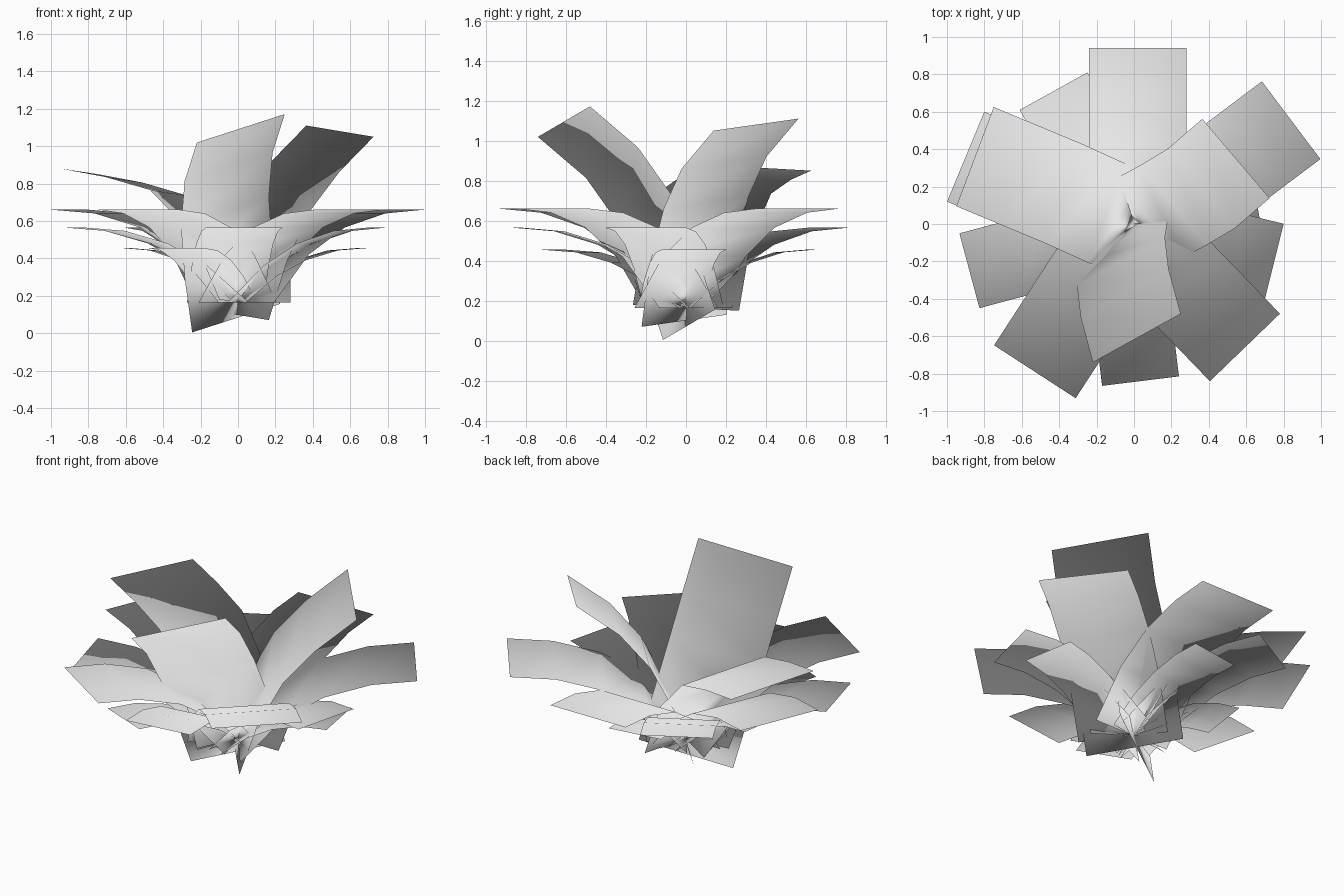
import bpy
from math import radians, cos, sin
from mathutils import Vector

cube = bpy.data.objects.get("Cube")
if cube:
    bpy.data.objects.remove(cube, do_unlink=True)

leaf_mat = bpy.data.materials.new("light_grey")
leaf_mat.use_nodes = True
GREY = (0.8, 0.8, 0.8, 1)
leaf_mat.diffuse_color = GREY
leaf_mat.node_tree.nodes["Principled BSDF"].inputs["Base Color"].default_value = GREY


def dome_normal(p):
    """Foliage normal radiating from the heart of the plant."""
    return Vector((p.x, p.y, 1.6 * (p.z - 0.2))).normalized()


def make_leaf(name, path, half):
    """Bent card, facing up: a centre path swept by a sideways half-width."""
    verts, faces = [], []
    for p in path:
        verts += [p - half, p + half]
    for i in range(0, 2 * len(path) - 2, 2):
        faces.append((i, i + 2, i + 3, i + 1))
    mesh = bpy.data.meshes.new(name)
    mesh.from_pydata(verts, [], faces)
    mesh.materials.append(leaf_mat)
    for poly in mesh.polygons:
        poly.use_smooth = True
    mesh.normals_split_custom_set_from_vertices([dome_normal(v) for v in verts])
    obj = bpy.data.objects.new(name, mesh)
    bpy.context.collection.objects.link(obj)


def make_ring(name, half_width, profile, leaves):
    """Ring of level-tipped leaves; profile is (fraction of reach, height)."""
    for n, (x, y, angle) in enumerate(leaves, 1):
        a = radians(angle)
        out = Vector((cos(a), sin(a), 0))
        side = Vector((-sin(a), cos(a), 0))
        tip = Vector((x, y, 0))
        reach = tip.dot(out)
        path = [tip - out * reach * (1 - f) + Vector((0, 0, z)) for f, z in profile]
        make_leaf(f"{name}_{n}", path, side * half_width)


# Wide ring of leaves
make_ring("wide_leaf", 0.26,
          [(0, 0.165), (0.23, 0.42), (0.47, 0.565), (0.74, 0.64), (1, 0.66)],
          [(0.84, 0.555, 37), (0.02, 0.94, 90), (-0.9, 0.36, 157.5),
           (-0.53, -0.79, 237), (0.593, -0.66, 314)])

# Middle ring
make_ring("middle_leaf", 0.207,
          [(0, 0.165), (0.25, 0.36), (0.49, 0.48), (0.75, 0.547), (1, 0.565)],
          [(-0.43, 0.71, 119), (-0.88, -0.25, 195),
           (0.035, -0.84, 277), (0.75, -0.2, 346)])

# Lowest ring
make_ring("low_leaf", 0.165,
          [(0, 0.165), (0.25, 0.305), (0.49, 0.39), (0.75, 0.442), (1, 0.455)],
          [(0.67, 0.04, 10), (-0.08, 0.62, 98), (-0.6, 0.08, 172),
           (-0.33, -0.66, 248)])

# Upright crown leaves: centre path and tilted half-width
crown = [
    ([(0, 0, 0.165), (-0.15, 0.06, 0.52), (-0.37, 0.16, 0.75),
      (-0.61, 0.26, 0.82), (-0.85, 0.36, 0.865)], (-0.1, -0.265, 0.015)),
    ([(-0.015, -0.01, 0.1), (0.08, 0.03, 0.41), (0.21, 0.1, 0.69),
      (0.36, 0.19, 0.89), (0.545, 0.35, 1.08)], (-0.18, 0.212, 0.03)),
    ([(-0.01, 0.015, 0.08), (-0.05, -0.08, 0.37), (-0.07, -0.2, 0.65),
      (-0.05, -0.37, 0.89), (0.015, -0.61, 1.095)], (0.235, 0.13, 0.076)),
]
for n, (path, half) in enumerate(crown, 1):
    make_leaf(f"crown_leaf_{n}", [Vector(p) for p in path], Vector(half))
